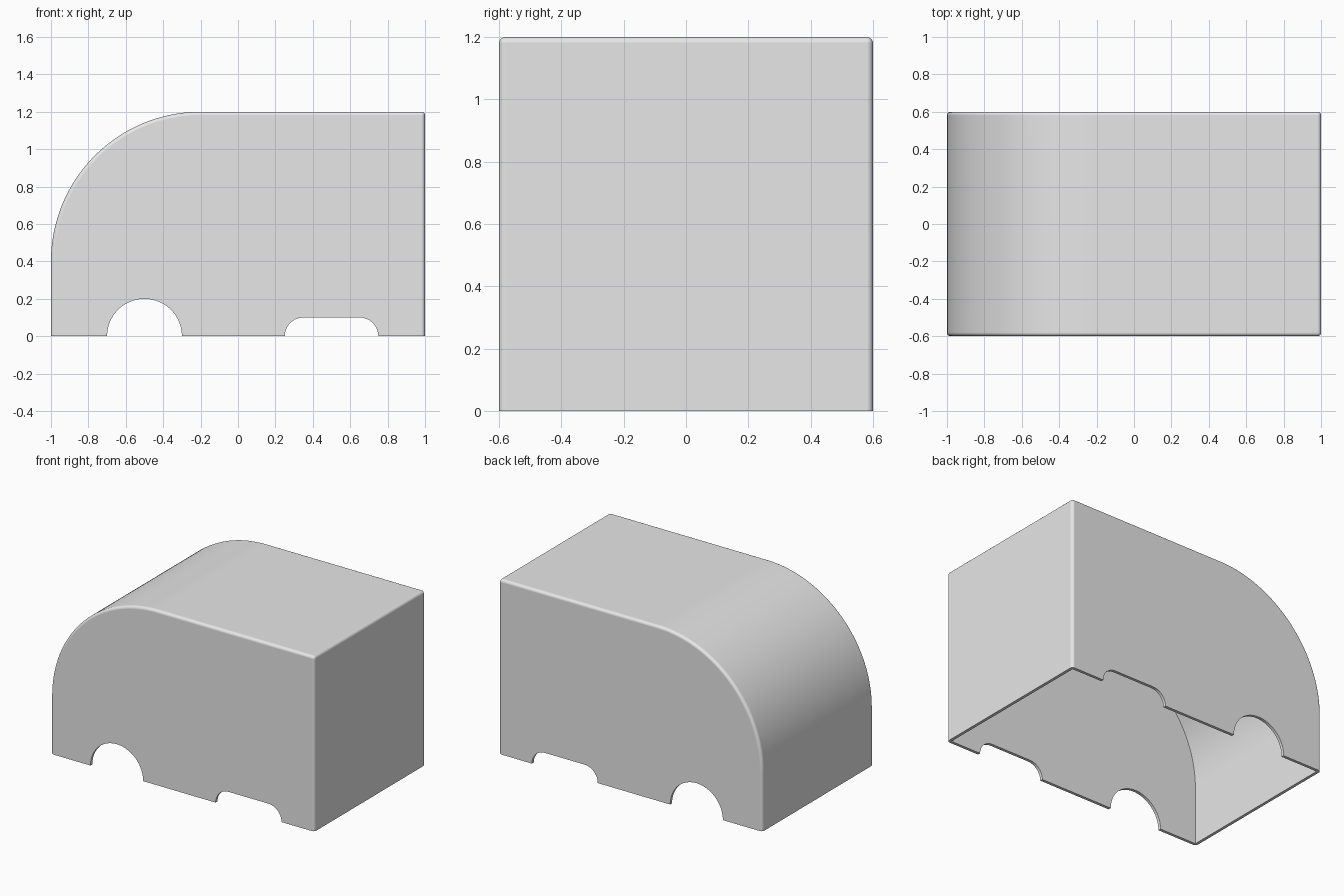
import bpy, bmesh
from math import cos, sin, radians

if "Cube" in bpy.data.objects:
    bpy.data.objects.remove(bpy.data.objects["Cube"], do_unlink=True)

WALL, ROUND = 0.02, 0.02

grey = bpy.data.materials.new("light grey")
grey.use_nodes = True
grey.diffuse_color = (0.8, 0.8, 0.8, 1)
grey.node_tree.nodes["Principled BSDF"].inputs["Base Color"].default_value = (0.8, 0.8, 0.8, 1)


def arc(cx, cz, r, start, end, n):
    angles = [radians(start + (end - start) * i / n) for i in range(n + 1)]
    return [(cx + r * cos(a), cz + r * sin(a)) for a in angles]


def prism(name, outline, half_width, rounding=0):
    """Extrude an x-z outline along y, optionally rounding all sharp edges above the base."""
    bm = bmesh.new()
    face = bm.faces.new([bm.verts.new((x, -half_width, z)) for x, z in outline])
    ext = bmesh.ops.extrude_face_region(bm, geom=[face])
    moved = [g for g in ext["geom"] if isinstance(g, bmesh.types.BMVert)]
    bmesh.ops.translate(bm, vec=(0, 2 * half_width, 0), verts=moved)
    bmesh.ops.recalc_face_normals(bm, faces=bm.faces)
    if rounding:
        sharp = [e for e in bm.edges if e.calc_face_angle(0) > radians(60)
                 and max(v.co.z for v in e.verts) > 0.001]
        bmesh.ops.bevel(bm, geom=sharp, offset=rounding, segments=5,
                        profile=0.5, affect='EDGES')
    mesh = bpy.data.meshes.new(name)
    bm.to_mesh(mesh)
    bm.free()
    mesh.materials.append(grey)
    obj = bpy.data.objects.new(name, mesh)
    bpy.context.collection.objects.link(obj)
    return obj


def body_outline(inset, base):
    e = 1 - inset
    return [(e, base), (e, 1.2 - inset)] + arc(-0.2, 0.4, 0.8 - inset, 90, 180, 48) + [(-e, base)]


# Outer body with one large curved corner
shell = prism("shell", body_outline(0, 0), 0.6, ROUND)

# Hollow inside, round arch and low slot through both side walls
hollow = prism("hollow_cutter", body_outline(WALL, -0.1), 0.6 - WALL)
arch = prism("arch_cutter", [(-0.3, -0.1)] + arc(-0.5, 0, 0.2, 0, 180, 40) + [(-0.7, -0.1)], 0.8)
slot = prism("slot_cutter", [(0.75, -0.1)] + arc(0.65, 0, 0.1, 0, 90, 16)
             + arc(0.35, 0, 0.1, 90, 180, 16) + [(0.25, -0.1)], 0.8)

bpy.ops.object.select_all(action='DESELECT')
bpy.context.view_layer.objects.active = shell
shell.select_set(True)
for cutter in (hollow, arch, slot):
    cutter.hide_render = True
    cut = shell.modifiers.new(cutter.name, 'BOOLEAN')
    cut.operation, cut.solver, cut.object = 'DIFFERENCE', 'EXACT', cutter
    bpy.ops.object.modifier_apply(modifier=cut.name)
    bpy.data.objects.remove(cutter, do_unlink=True)

# Smooth curves with flat walls
bpy.ops.object.shade_smooth_by_angle(angle=radians(35))
weighted = shell.modifiers.new("Weighted Normal", 'WEIGHTED_NORMAL')
weighted.keep_sharp = True
